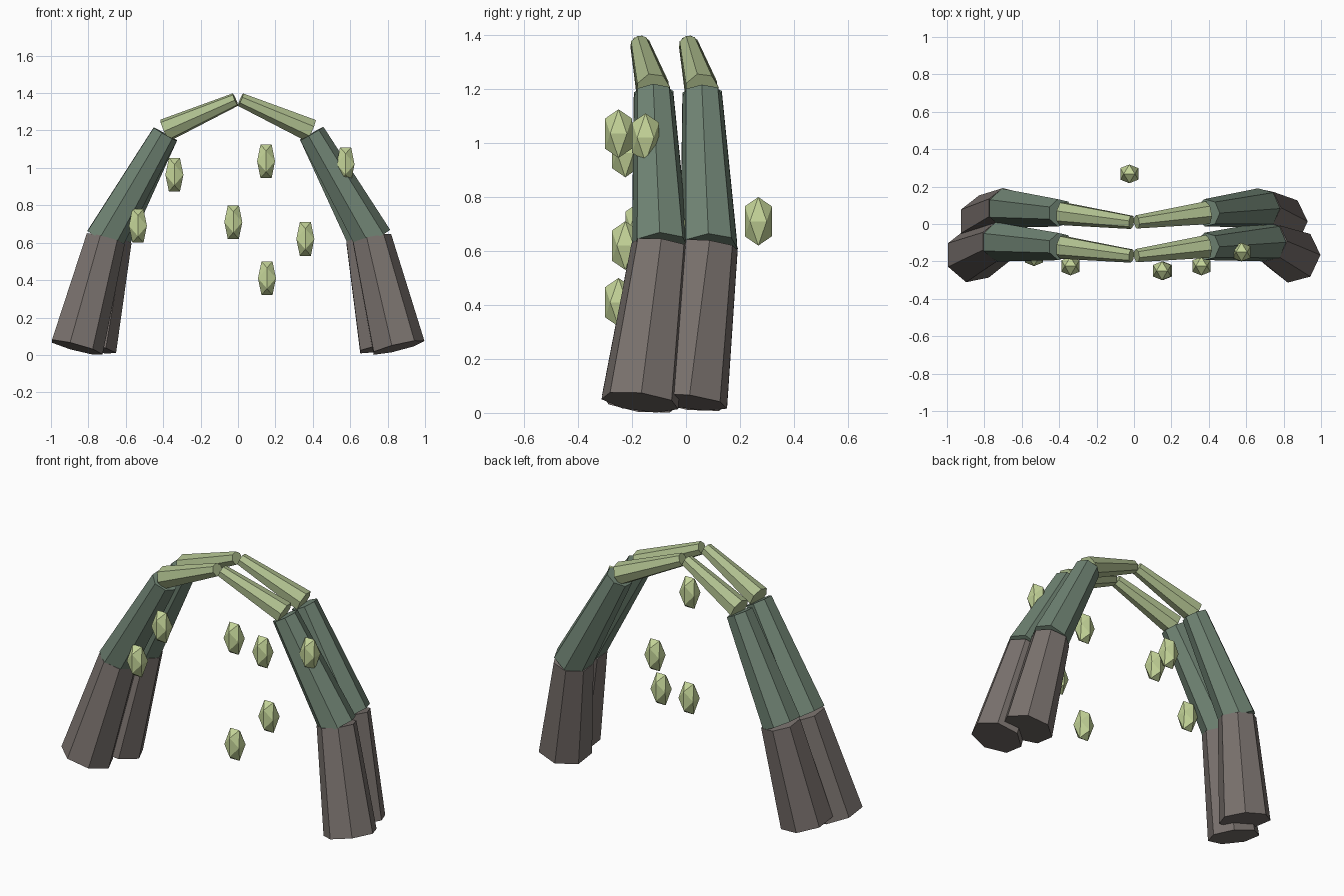
import bpy, bmesh, math
from mathutils import Vector

if "Cube" in bpy.data.objects:
    bpy.data.objects.remove(bpy.data.objects["Cube"])


def material(name, rgb):
    m = bpy.data.materials.new(name)
    lin = [((c / 255 + 0.055) / 1.055) ** 2.4 for c in rgb]
    m.diffuse_color = (*lin, 1)
    m.use_nodes = True
    m.node_tree.nodes["Principled BSDF"].inputs["Base Color"].default_value = m.diffuse_color
    return m


BARK = material("grey brown", (122, 114, 110))
MOSS = material("moss green", (112, 132, 116))
LEAF = material("pale leaf green", (174, 190, 142))
GEM = material("light lime", (196, 212, 152))


def finish(name, bm, mat):
    bmesh.ops.recalc_face_normals(bm, faces=bm.faces)
    me = bpy.data.meshes.new(name)
    bm.to_mesh(me)
    bm.free()
    me.materials.append(mat)
    ob = bpy.data.objects.new(name, me)
    bpy.context.collection.objects.link(ob)
    return ob


def limb(name, a, ra, b, rb, mat, sides=7):
    """Tapered prism from a to b, with one corner turned towards +x."""
    a, b = Vector(a), Vector(b)
    axis = (b - a).normalized()
    u = Vector((1, 0, 0))
    u = (u - axis * u.dot(axis)).normalized()
    v = axis.cross(u)
    bm = bmesh.new()
    rings = []
    for c, r in ((a, ra), (b, rb)):
        rings.append([bm.verts.new(c + r * (u * math.cos(t) + v * math.sin(t)))
                      for t in (2 * math.pi * i / sides for i in range(sides))])
    lo, hi = rings
    for i in range(sides):
        j = (i + 1) % sides
        bm.faces.new((lo[i], lo[j], hi[j], hi[i]))
    bm.faces.new(lo[::-1])
    bm.faces.new(hi)
    finish(name, bm, mat)


def gem(name, centre):
    """Stretched icosahedron with an edge on top."""
    p = (1 + 5 ** 0.5) / 2
    bm = bmesh.new()
    for s in (-1, 1):
        for t in (-1, 1):
            for x, y, z in ((s, 0, t * p), (s * p, t, 0), (0, s * p, t)):
                bm.verts.new(Vector((x / p * 0.048, y / p * 0.05, z / p * 0.09))
                             + Vector(centre))
    bmesh.ops.convex_hull(bm, input=bm.verts)
    finish(name, bm, GEM)


# Two arches: label, y shift, foot x, knee x
for label, dy, foot, knee in (("front", 0, 0.86, 0.72), ("back", 0.18, 0.79, 0.685)):
    for side, s in (("left", -1), ("right", 1)):
        n = f"{label}_{side}"
        # keep the outer corner and the outer flat on the same outline
        fx = s * foot - 0.006
        limb(n + "_lower_leg", (fx, -0.17 + dy, 0.04), 0.147,
             (s * (knee - 0.008), -0.095 + dy, 0.62), 0.11, BARK)
        limb(n + "_middle_limb", (s * knee, -0.095 + dy, 0.615), 0.108,
             (s * 0.392, -0.12 + dy, 1.182), 0.075, MOSS)
        limb(n + "_upper_limb", (s * 0.39, -0.122 + dy, 1.2), 0.064,
             (s * 0.014, -0.17 + dy, 1.365), 0.037, LEAF)

# Floating gems, the last one wedged in the right knee
for i, c in enumerate(((0.15, -0.25, 1.035), (0.575, -0.15, 1.02), (-0.34, -0.225, 0.963),
                       (-0.535, -0.175, 0.69), (0.36, -0.225, 0.62), (0.155, -0.25, 0.41),
                       (-0.025, 0.268, 0.71), (0.66, 0.0, 0.63))):
    gem(f"floating_gem_{i + 1}", c)
